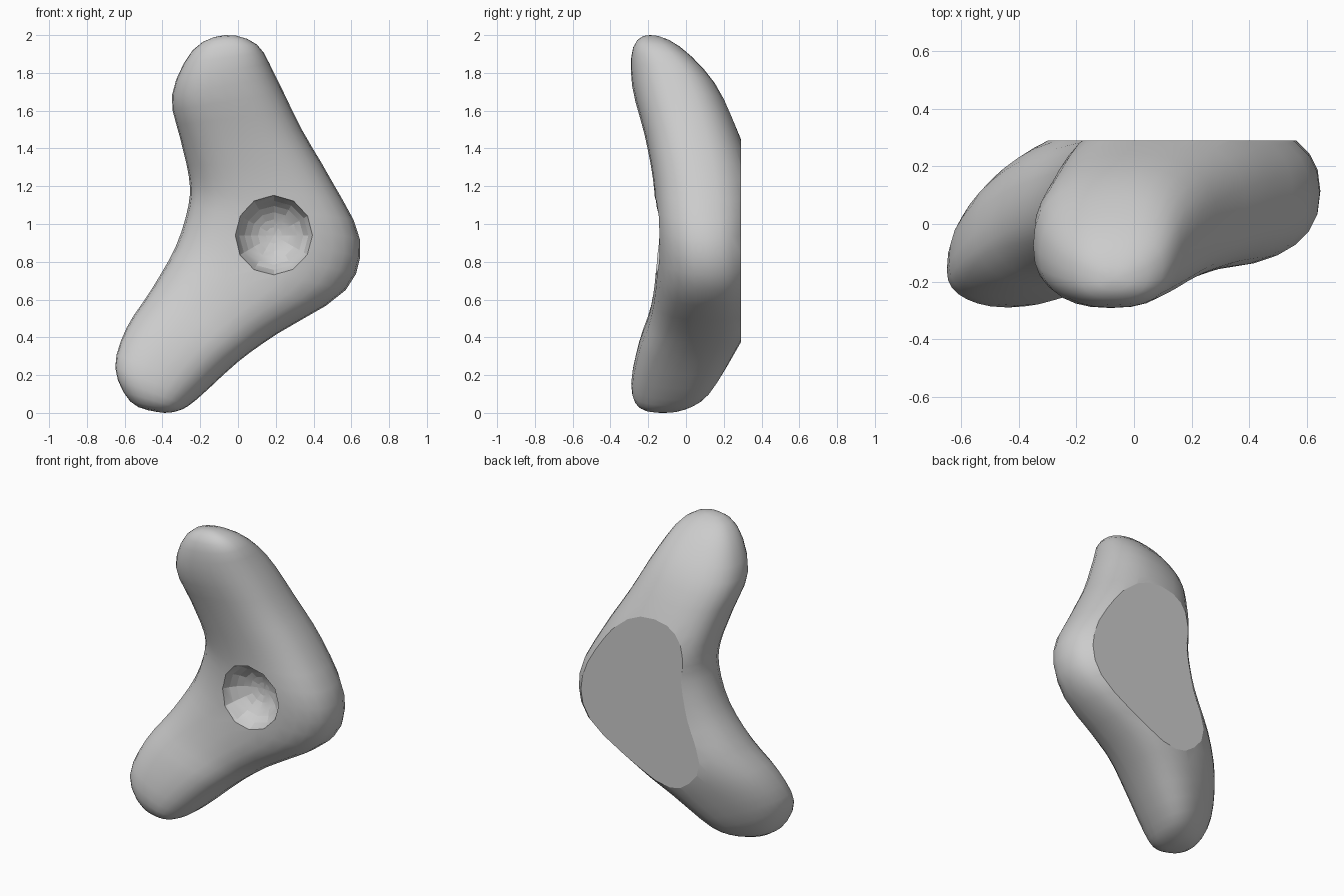
import bpy, bmesh, math
from mathutils import Vector

if "Cube" in bpy.data.objects:
    bpy.data.objects.remove(bpy.data.objects["Cube"])

# Stations along the bent body: inner x,z | outer x,z | front y, back y | tilt
STATIONS = [
    (-0.24, 1.92, 0.10, 1.95, -0.28, -0.03, 0.0),
    (-0.35, 1.68, 0.20, 1.78, -0.285, 0.155, 0.01),
    (-0.305, 1.45, 0.338, 1.50, -0.22, 0.28, 0.0),
    (-0.26, 1.25, 0.495, 1.23, -0.175, 0.36, -0.01),
    (-0.262, 1.10, 0.645, 0.92, -0.158, 0.37, 0.0),
    (-0.33, 0.88, 0.57, 0.65, -0.158, 0.37, 0.02),
    (-0.46, 0.65, 0.21, 0.42, -0.19, 0.335, 0.04),
    (-0.59, 0.45, 0.0, 0.27, -0.25, 0.245, 0.065),
    (-0.65, 0.24, -0.22, 0.07, -0.29, 0.11, 0.07),
    (-0.57, 0.06, -0.32, 0.01, -0.25, 0.0, 0.03),
]
TOP_TIP = (-0.07, 2.0, -0.07, 2.0, -0.19, -0.19, 0.0)
LOW_TIP = (-0.43, 0.005, -0.43, 0.005, -0.13, -0.13, 0.0)
STEPS, SIDES, POWER, BACK_Y = 3, 28, 2.4, 0.29


def flip(s):
    return (s[2], s[3], s[0], s[1], s[5], s[4], -s[6])


def spline(a, b, c, d, t):
    return [0.5 * (2*q + (r - p)*t + (2*p - 5*q + 4*r - s)*t*t + (3*q - p - 3*r + s)*t**3)
            for p, q, r, s in zip(a, b, c, d)]


def section(bm, s):
    inner, outer = Vector((s[0], 0, s[1])), Vector((s[2], 0, s[3]))
    ring = []
    for i in range(SIDES):
        a = 2 * math.pi * i / SIDES
        u = math.copysign(abs(math.cos(a)) ** (2 / POWER), math.cos(a))
        v = math.copysign(abs(math.sin(a)) ** (2 / POWER), math.sin(a))
        p = inner.lerp(outer, (u + 1) / 2)
        shear = s[6] * u * (1 + min(v, 0))
        p.y = (s[4] + s[5]) / 2 + v * (s[5] - s[4]) / 2 + shear
        ring.append(bm.verts.new(p))
    return ring


# Body: loft through the stations with rounded tips
keys = [flip(STATIONS[0]), TOP_TIP] + STATIONS + [LOW_TIP, flip(STATIONS[-1])]
bm = bmesh.new()
rings = []
for k in range(1, len(keys) - 2):
    for j in range(STEPS):
        if k == 1 and j == 0:
            continue
        rings.append(section(bm, spline(*keys[k-1:k+3], j / STEPS)))
for r0, r1 in zip(rings, rings[1:]):
    for i in range(SIDES):
        n = (i + 1) % SIDES
        bm.faces.new((r0[i], r0[n], r1[n], r1[i]))
for ring, tip in ((rings[0], TOP_TIP), (rings[-1], LOW_TIP)):
    pole = bm.verts.new((tip[0], tip[4], tip[1]))
    for i in range(SIDES):
        bm.faces.new((ring[i], ring[(i + 1) % SIDES], pole))

# Flat back
cut = bmesh.ops.bisect_plane(bm, geom=bm.verts[:] + bm.edges[:] + bm.faces[:],
                             plane_co=(0, BACK_Y, 0), plane_no=(0, 1, 0), clear_outer=True)
rim = [e for e in cut["geom_cut"] if isinstance(e, bmesh.types.BMEdge)]
bmesh.ops.holes_fill(bm, edges=rim, sides=0)
bmesh.ops.recalc_face_normals(bm, faces=bm.faces[:])
for f in bm.faces:
    f.smooth = True
for e in rim:
    e.smooth = False
mesh = bpy.data.meshes.new("bent_body")
bm.to_mesh(mesh)
bm.free()
body = bpy.data.objects.new("bent_body", mesh)
bpy.context.collection.objects.link(body)

# Round dimple in the front
bpy.ops.mesh.primitive_uv_sphere_add(segments=12, ring_count=16, radius=0.22,
                                     location=(0.19, -0.22, 0.94), rotation=(math.pi / 2, 0, 0))
cutter = bpy.context.object
cutter.name = "dimple_cutter"
cutter.hide_render = True
bpy.ops.object.shade_smooth()
mod = body.modifiers.new("dimple", "BOOLEAN")
mod.operation, mod.object, mod.solver = "DIFFERENCE", cutter, "EXACT"
bpy.ops.object.select_all(action="DESELECT")
bpy.context.view_layer.objects.active = body
body.select_set(True)
bpy.ops.object.modifier_apply(modifier=mod.name)
bpy.data.objects.remove(cutter)
bpy.ops.object.shade_smooth_by_angle(angle=math.radians(40))
